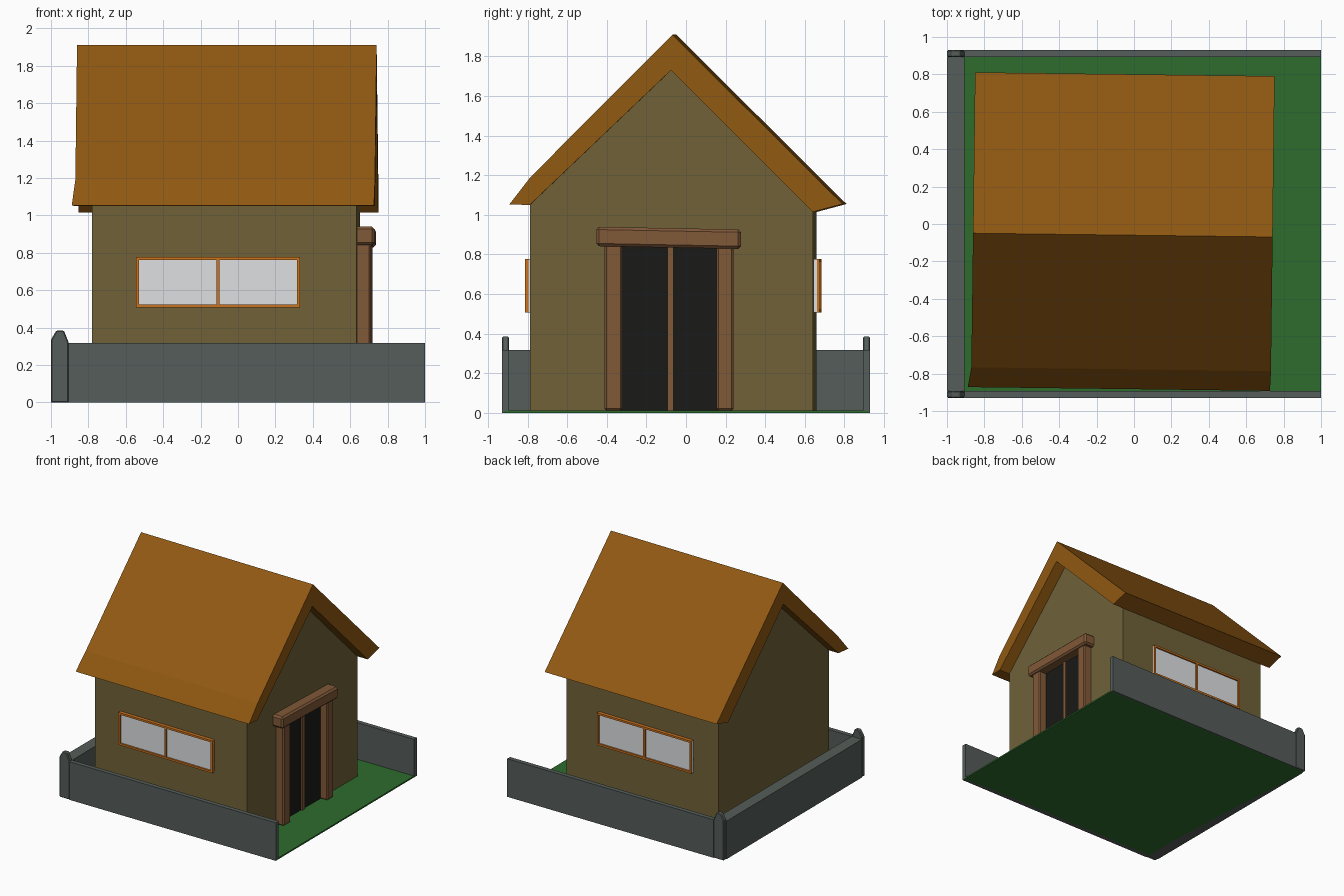
import bpy
from mathutils import Matrix

if "Cube" in bpy.data.objects:
    bpy.data.objects.remove(bpy.data.objects["Cube"])

TURN = Matrix.Rotation(-0.0125, 4, 'Z')  # the house sits slightly turned in its yard


def mat(name, r, g, b):
    m = bpy.data.materials.new(name)
    m.diffuse_color = (r, g, b, 1)
    m.use_nodes = True
    m.node_tree.nodes["Principled BSDF"].inputs["Base Color"].default_value = m.diffuse_color
    return m


ROOF = mat("roof_brown", 0.28, 0.10, 0.006)
WALL = mat("wall_tan", 0.16, 0.12, 0.04)
WOOD = mat("wood", 0.22, 0.10, 0.04)
DARK = mat("door_dark", 0.01, 0.01, 0.009)
TRIM = mat("window_orange", 0.60, 0.17, 0.013)
GLASS = mat("glass", 0.72, 0.74, 0.76)
STONE = mat("stone", 0.09, 0.11, 0.10)
GRASS = mat("grass", 0.027, 0.15, 0.027)


def make(name, verts, faces, material, turn=False):
    me = bpy.data.meshes.new(name)
    me.from_pydata(verts, [], faces)
    if turn:
        me.transform(TURN)
    me.materials.append(material)
    ob = bpy.data.objects.new(name, me)
    bpy.context.collection.objects.link(ob)
    return ob


def prism(name, left, right, material, turn=False):
    """Join two matching outlines (counter-clockwise seen from the right end)."""
    n = len(left)
    faces = [tuple(range(n))[::-1], tuple(range(n, 2 * n))]
    faces += [(i, (i + 1) % n, n + (i + 1) % n, n + i) for i in range(n)]
    return make(name, left + right, faces, material, turn)


def box(name, x, y, z, material, turn=False, bevel=0.0):
    outline = [(y[0], z[0]), (y[1], z[0]), (y[1], z[1]), (y[0], z[1])]
    ob = prism(name, [(x[0], *p) for p in outline], [(x[1], *p) for p in outline],
               material, turn)
    if bevel:
        b = ob.modifiers.new("bevel", 'BEVEL')
        b.width, b.segments = bevel, 1
    return ob


# Yard: lawn, three boundary walls, two corner caps
box("lawn", (-0.99, 1), (-0.92, 0.92), (0, 0.012), GRASS)
box("left_fence", (-1, -0.905), (-0.895, 0.895), (0, 0.318), STONE)
cap = [(-1, 0.0), (-0.905, 0.0), (-0.905, 0.32), (-0.925, 0.37), (-0.932, 0.385),
       (-0.97, 0.385), (-0.98, 0.37), (-1, 0.335)]
for side, s in (("front", -1), ("back", 1)):
    y = sorted((s * 0.93, s * 0.893))
    box(side + "_fence", (-0.905, 1), y, (0, 0.318), STONE)
    cx = prism(side + "_corner_post", [(px, y[1], pz) for px, pz in cap],
               [(px, y[0], pz) for px, pz in cap], STONE)
    b = cx.modifiers.new("bevel", 'BEVEL')
    b.width, b.segments = 0.006, 1

# House body with gable ends
gable = [(-0.78, 0.008), (0.65, 0.008), (0.65, 1.018), (-0.067, 1.73), (-0.78, 1.052)]
prism("house_walls", [(-0.77, *p) for p in gable], [(0.644, *p) for p in gable], WALL, True)

# Roof: folded slab, front eave flares outwards a little
profile = [(-0.883, 1.053, -0.018, -0.004), (-0.78, 1.05, 0, 0), (-0.067, 1.73, 0, 0),
           (0.65, 1.015, 0, 0), (0.80, 1.055, 0, 0), (-0.06, 1.91, 0, 0),
           (-0.777, 1.19, 0, 0)]
n = len(profile)
rv = [(-0.86 + a, y, z) for y, z, a, b in profile] + [(0.742 + b, y, z) for y, z, a, b in profile]
quads = [(0, 1, 6), (1, 2, 5, 6), (2, 3, 4, 5)]
rf = [q[::-1] for q in quads] + [tuple(i + n for i in q) for q in quads]
rf += [(i, (i + 1) % n, n + (i + 1) % n, n + i) for i in range(n)]
make("roof", rv, rf, ROOF, True)

# Windows on the front and back walls
wx, wz, t = (-0.535, 0.342), (0.507, 0.778), 0.016
mid = (wx[0] + wx[1]) / 2
for side, s, wall in (("front", -1, -0.78), ("back", 1, 0.65)):
    y = sorted((wall - s * 0.02, wall + s * 0.028))
    yg = sorted((wall - s * 0.02, wall + s * 0.015))
    box(side + "_window_glass", wx, yg, (wz[0] + 0.003, wz[1] - 0.003), GLASS, True)
    box(side + "_window_sill", wx, y, (wz[0], wz[0] + t), TRIM, True)
    box(side + "_window_head", wx, y, (wz[1] - t, wz[1]), TRIM, True)
    for label, x in (("left", wx[0]), ("middle", mid - t / 2), ("right", wx[1] - t)):
        box(f"{side}_window_{label}_bar", (x, x + t), y, (wz[0] + t, wz[1] - t), TRIM, True)

# Doorway on the right gable
box("door_panels", (0.6, 0.650), (-0.33, 0.18), (0.012, 0.85), DARK, True)
box("door_middle_post", (0.64, 0.662), (-0.086, -0.054), (0.012, 0.85), WOOD, True)
box("door_left_post", (0.63, 0.715), (-0.402, -0.314), (0.012, 0.85), WOOD, True, 0.009)
box("door_right_post", (0.63, 0.715), (0.163, 0.249), (0.012, 0.85), WOOD, True, 0.009)
beam = [(-0.444, 0.842), (0.286, 0.828), (0.286, 0.926), (-0.444, 0.94)]
lintel = prism("door_lintel", [(0.63, *p) for p in beam], [(0.735, *p) for p in beam], WOOD, True)
b = lintel.modifiers.new("bevel", 'BEVEL')
b.width, b.segments = 0.014, 1
